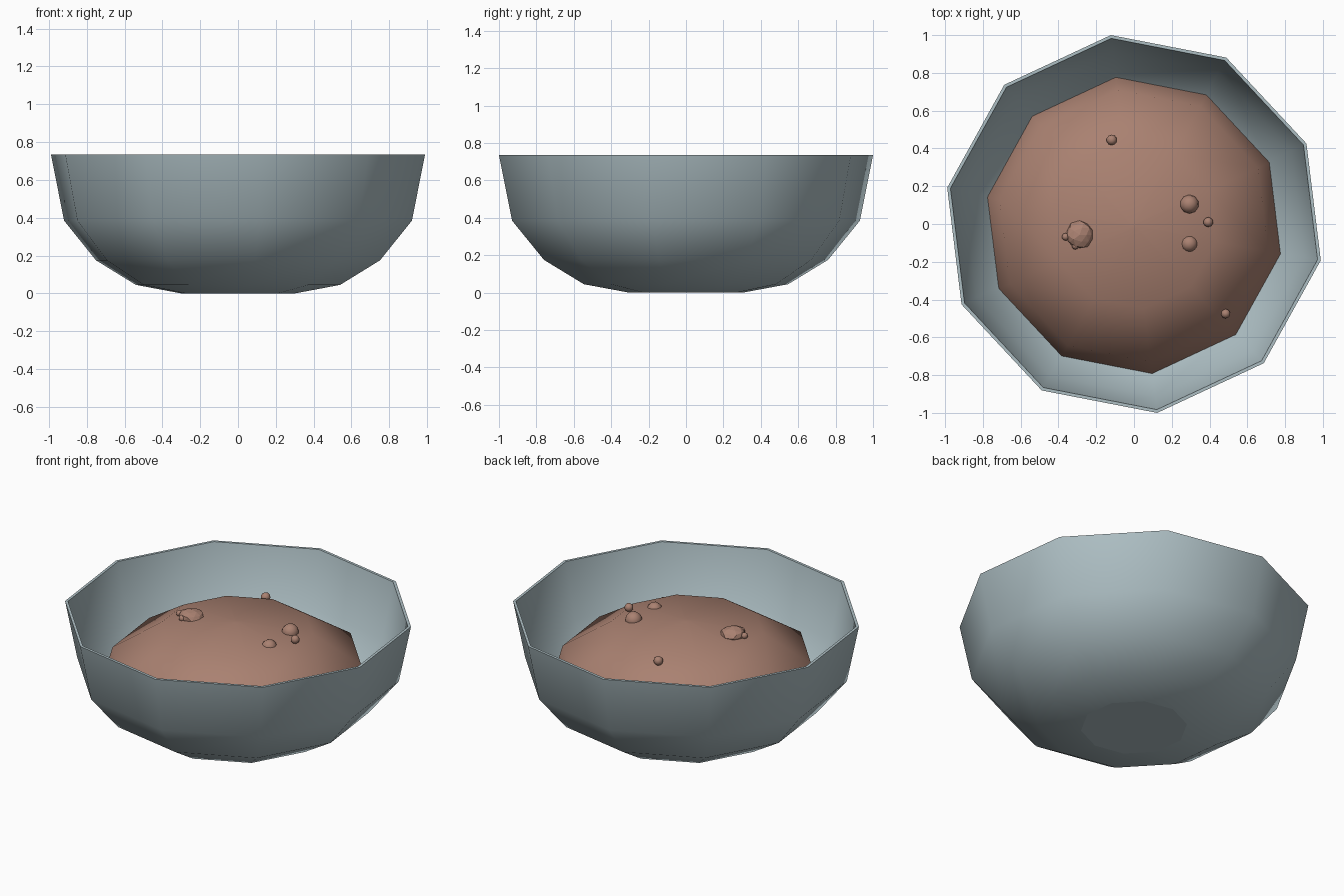
import bpy, bmesh, math
from mathutils import Matrix, Vector

if "Cube" in bpy.data.objects:
    bpy.data.objects.remove(bpy.data.objects["Cube"])

SIDES, START = 10, math.radians(-11)


def material(name, rgb):
    m = bpy.data.materials.new(name)
    m.diffuse_color = (*rgb, 1)
    m.use_nodes = True
    m.node_tree.nodes["Principled BSDF"].inputs["Base Color"].default_value = m.diffuse_color
    return m


ceramic = material("grey_blue_ceramic", (0.42, 0.52, 0.55))
brown = material("brown_food", (0.40, 0.22, 0.165))


def finish(name, bm, mat):
    bmesh.ops.recalc_face_normals(bm, faces=bm.faces)
    mesh = bpy.data.meshes.new(name)
    bm.to_mesh(mesh)
    bm.free()
    mesh.materials.append(mat)
    ob = bpy.data.objects.new(name, mesh)
    bpy.context.collection.objects.link(ob)
    return ob


def lathe(name, profile, mat, centre=(0, 0)):
    """Ten-sided closed lathe of (radius, height); first and last rings are capped."""
    bm = bmesh.new()
    rings = []
    for r, z in profile:
        rings.append([bm.verts.new((centre[0] + r * math.cos(START + i * math.tau / SIDES),
                                    centre[1] + r * math.sin(START + i * math.tau / SIDES), z))
                      for i in range(SIDES)])
    for a, b in zip(rings, rings[1:]):
        for i in range(SIDES):
            j = (i + 1) % SIDES
            f = bm.faces.new((a[i], a[j], b[j], b[i]))
            f.smooth = True
    bm.faces.new(rings[0])
    bm.faces.new(rings[-1])
    return finish(name, bm, mat), None


def smooth(ob, degrees):
    bpy.ops.object.select_all(action='DESELECT')
    ob.select_set(True)
    bpy.context.view_layer.objects.active = ob
    bpy.ops.object.shade_smooth_by_angle(angle=math.radians(degrees))


# Bowl: outer wall, thin rim, inner wall
bowl, _ = lathe("bowl", [(0.306, 0), (0.55, 0.045), (0.765, 0.175), (0.937, 0.385), (1.0075, 0.735),
                         (0.990, 0.735), (0.920, 0.39), (0.75, 0.188), (0.543, 0.06), (0.30, 0.016)],
                ceramic)
smooth(bowl, 60)
for p in bowl.data.polygons:
    if len(p.vertices) == SIDES and p.center.z < 0.005:
        p.use_smooth = False

# Food mound: smooth dome whose edge meets the inner wall
mound, _ = lathe("food_mound", [(0.793, 0.225), (0.725, 0.47), (0.44, 0.65), (0.02, 0.69)],
                 brown, (0, -0.01))
for p in mound.data.polygons:
    p.use_smooth = p.center.z > 0.24


# Lumps half sunk in the food
def lump(name, pos, r, subdiv=2, squash=1.0, rough=0.0):
    bm = bmesh.new()
    bmesh.ops.create_icosphere(bm, subdivisions=subdiv, radius=r)
    for i, v in enumerate(bm.verts):
        v.co *= 1 + rough * math.sin(i * 2.3)
        v.co.z *= squash
        v.co += Vector(pos)
    for f in bm.faces:
        f.smooth = rough == 0
    return finish(name, bm, brown)


lumps = [
    ((0.293, 0.105, 0.660), 0.050), ((0.293, -0.105, 0.645), 0.045),
    ((0.393, 0.01, 0.675), 0.026), ((0.485, -0.475, 0.505), 0.025),
    ((-0.118, 0.445, 0.640), 0.028), ((-0.362, -0.068, 0.668), 0.020),
    ((-0.31, -0.115, 0.668), 0.020),
]
for n, (pos, r) in enumerate(lumps):
    lump(f"small_lump_{n + 1}", pos, r)
lump("large_lump", (-0.288, -0.058, 0.665), 0.073, 2, 0.6, 0.06)
